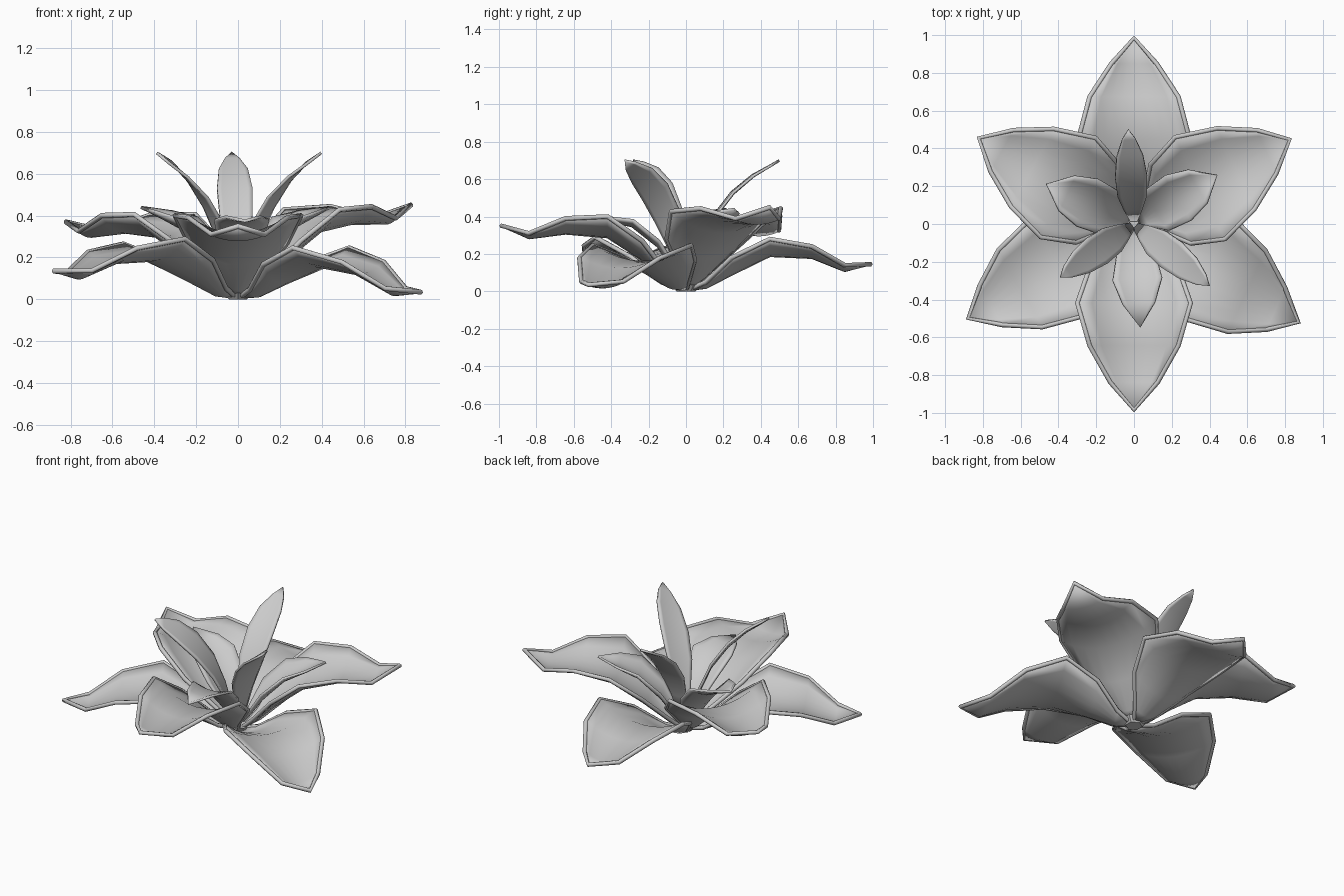
import bpy, bmesh
from math import cos, sin, radians

if "Cube" in bpy.data.objects:
    bpy.data.objects.remove(bpy.data.objects["Cube"])

# Petal stations: (distance out, half width, edge height, midrib height)
UPPER = [(.04, .03, .03, .02), (.10, .075, .09, .05), (.24, .235, .27, .17), (.43, .30, .40, .29),
         (.66, .235, .39, .31), (.86, .125, .31, .285), (1.01, .0, .35, .35)]
LOWER = [(.04, .03, .02, .012), (.11, .08, .05, .02), (.25, .20, .18, .09), (.46, .295, .28, .19),
         (.69, .235, .24, .18), (.87, .12, .14, .11), (1.01, .0, .145, .145)]
INNER = [(.03, .025, .06, .05), (.07, .06, .14, .10), (.14, .122, .27, .20), (.27, .135, .39, .33),
         (.39, .10, .42, .39), (.51, .0, .44, .44)]
INNER_FRONT = [(.03, .02, .07, .05), (.07, .05, .15, .12), (.15, .10, .27, .24), (.29, .13, .38, .35),
               (.42, .085, .395, .375), (.55, .0, .375, .375)]
UPRIGHT = [(.02, .02, .05, .05), (.08, .05, .25, .24), (.15, .078, .40, .39), (.25, .085, .53, .52),
           (.36, .07, .62, .615), (.45, .035, .67, .67), (.50, .0, .70, .70)]
COLS = 9


def petal(name, stations, angle, length=1.0, lift=0.0, roll=0.0, skew=0.0, rim=0.0):
    """Cupped leaf-shaped sheet pointing along angle, with an optional raised rim."""
    ca, sa = cos(radians(angle)), sin(radians(angle))
    end = stations[-1][0]

    def point(st, t):
        r, w, edge, mid = st
        z = mid + (edge - mid) * t * t + lift * (r / end) ** 1.5 + roll * t * w
        r = r * length + skew * t * w * r / end
        return (r * ca - t * w * sa, r * sa + t * w * ca, z)

    ts = [2 * i / (COLS - 1) - 1 for i in range(COLS)]
    bm = bmesh.new()
    rows = [[bm.verts.new(point(s, t)) for t in ts] for s in stations[:-1]]
    tip = bm.verts.new(point(stations[-1], 0))
    for a, b in zip(rows, rows[1:]):
        for i in range(COLS - 1):
            bm.faces.new((a[i], b[i], b[i + 1], a[i + 1]))
    for i in range(COLS - 1):
        bm.faces.new((rows[-1][i], tip, rows[-1][i + 1]))
    bmesh.ops.recalc_face_normals(bm, faces=bm.faces)
    mesh = bpy.data.meshes.new(name)
    bm.to_mesh(mesh)
    bm.free()
    mesh.shade_smooth()
    ob = bpy.data.objects.new(name, mesh)
    bpy.context.collection.objects.link(ob)
    sol = ob.modifiers.new("thickness", 'SOLIDIFY')
    sol.thickness = .014
    sol.offset = 0

    if rim:
        path = [point(s, -1) for s in stations] + [point(s, 1) for s in stations[-2::-1]]
        curve = bpy.data.curves.new(name + "_rim", 'CURVE')
        curve.dimensions = '3D'
        curve.bevel_depth = rim
        curve.bevel_resolution = 1
        curve.use_fill_caps = True
        spl = curve.splines.new('POLY')
        spl.points.add(len(path) - 1)
        for p, co in zip(spl.points, path):
            p.co = (*co, 1)
        bpy.context.collection.objects.link(bpy.data.objects.new(name + "_rim", curve))


# Lower ring of three drooping petals
petal("lower_petal_back", LOWER, 90, .975, rim=.013)
petal("lower_petal_right", LOWER, -30.8, 1.005, lift=-.11, skew=-.15, rim=.013)
petal("lower_petal_left", LOWER, 209.6, 1.0, lift=-.01, roll=.04, rim=.013)

# Upper ring of three cupped petals
petal("upper_petal_front", UPPER, -90, .975, rim=.013)
petal("upper_petal_right", UPPER, 28.5, .93, lift=.10, skew=.1, rim=.013)
petal("upper_petal_left", UPPER, 151, .93, lift=.02, rim=.013)

# Small spreading inner petals
petal("inner_petal_right", INNER, 30.5)
petal("inner_petal_left", INNER, 155.5)
petal("inner_petal_front", INNER_FRONT, -86.5)

# Narrow upright inner petals, the front two turned edge-on to the front
petal("upright_petal_back", UPRIGHT, 93.5)
petal("upright_petal_left", UPRIGHT, 216, .96, roll=-.55)
petal("upright_petal_right", UPRIGHT, -39.5, 1.03, roll=.5)

# Small base joining the petals
bpy.ops.mesh.primitive_cone_add(vertices=6, radius1=.05, radius2=.08, depth=.035, location=(0, 0, .0175))
bpy.context.object.name = "flower_base"
